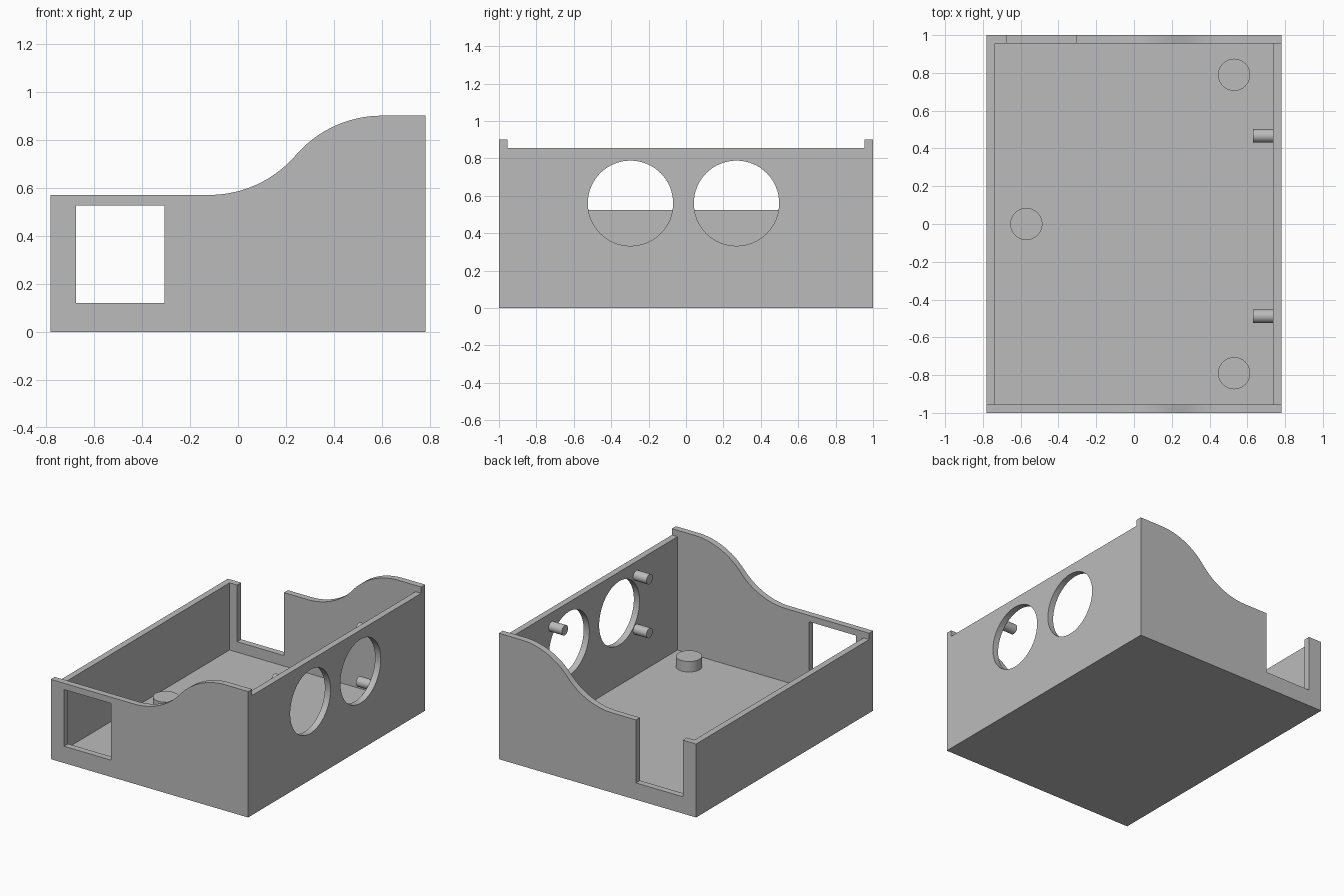
import bpy
from math import sin, cos, pi, asin, radians
from mathutils import Vector

if "Cube" in bpy.data.objects:
    bpy.data.objects.remove(bpy.data.objects["Cube"], do_unlink=True)

# Overall dimensions
HX, HY, T = 0.78, 1.0, 0.045
LOW, HIGH = 0.57, 0.90
WIN_L, WIN_R, SILL, WIN_TOP = -0.675, -0.305, 0.12, 0.525

grey = bpy.data.materials.new("plain grey")
grey.use_nodes = True
colour = (0.5, 0.5, 0.5, 1)
grey.diffuse_color = colour
grey.node_tree.nodes["Principled BSDF"].inputs["Base Color"].default_value = colour


def finish(obj, name):
    obj.name = name
    obj.data.name = name
    obj.data.materials.clear()
    obj.data.materials.append(grey)
    bpy.ops.object.shade_smooth_by_angle(angle=radians(30))


def plate(name, outlines, location, rotation):
    """Filled outline of thickness T; later outlines become openings."""
    curve = bpy.data.curves.new(name, 'CURVE')
    curve.dimensions = '2D'
    curve.fill_mode = 'BOTH'
    curve.extrude = T / 2
    for outline in outlines:
        spline = curve.splines.new('POLY')
        spline.points.add(len(outline) - 1)
        for point, (u, v) in zip(spline.points, outline):
            point.co = (u, v, 0, 1)
        spline.use_cyclic_u = True
    obj = bpy.data.objects.new(name, curve)
    bpy.context.collection.objects.link(obj)
    obj.location, obj.rotation_euler = location, rotation
    bpy.ops.object.select_all(action='DESELECT')
    obj.select_set(True)
    bpy.context.view_layer.objects.active = obj
    bpy.ops.object.convert(target='MESH')
    obj = bpy.context.object
    bpy.ops.object.mode_set(mode='EDIT')
    bpy.ops.mesh.select_all(action='SELECT')
    bpy.ops.mesh.remove_doubles(threshold=0.0001)
    bpy.ops.mesh.normals_make_consistent(inside=False)
    bpy.ops.object.mode_set(mode='OBJECT')
    finish(obj, name)


def peg(name, base, axis, radius, length):
    axis = Vector(axis)
    bpy.ops.mesh.primitive_cylinder_add(
        vertices=48, radius=radius, depth=length,
        location=Vector(base) + axis * length / 2,
        rotation=axis.to_track_quat('Z', 'Y').to_euler())
    finish(bpy.context.object, name)


def rect(u0, u1, v0, v1):
    return [(u0, v0), (u1, v0), (u1, v1), (u0, v1)]


def circle(u, v, r, n=64):
    return [(u + r * cos(2 * pi * i / n), v + r * sin(2 * pi * i / n)) for i in range(n)]


# S-shaped top edge: two tangent arcs from the low end to the high end
start, run, rise = -0.12, 0.36, (HIGH - LOW) / 2
radius = (run ** 2 + rise ** 2) / (2 * rise)
sweep = asin(run / radius)
steps = 16
lower = [(start + radius * sin(sweep * i / steps),
          LOW + radius * (1 - cos(sweep * i / steps))) for i in range(steps + 1)]
upper = [(2 * (start + run) - x, LOW + HIGH - z) for x, z in reversed(lower[:-1])]
s_edge = lower + upper

# Floor
plate("floor", [rect(-HX, HX, -HY, HY)], (0, 0, T / 2), (0, 0, 0))

# Front wall with a window, back wall with an open notch
upright = (pi / 2, 0, 0)
right_end = [(HX, HIGH), (HX, T)]
plate("front_wall", [[(-HX, T), (-HX, LOW)] + s_edge + right_end,
                     rect(WIN_L, WIN_R, SILL, WIN_TOP)], (0, -HY + T / 2, 0), upright)
notch = [(-HX, T), (-HX, WIN_TOP), (WIN_L, WIN_TOP), (WIN_L, SILL), (WIN_R, SILL), (WIN_R, LOW)]
plate("back_wall", [notch + s_edge + right_end], (0, HY - T / 2, 0), upright)

# Side walls, set slightly below the end walls
sideways = (pi / 2, 0, pi / 2)
inner = HY - T
plate("right_side_low_wall", [rect(-inner, inner, T, WIN_TOP)], (-HX + T / 2, 0, 0), sideways)
plate("left_side_tall_wall", [rect(-inner, inner, T, HIGH - T)]
      + [circle(y, 0.56, 0.228) for y in (-0.297, 0.27)], (HX - T / 2, 0, 0), sideways)

# Round feet standing on the floor
for i, (x, y) in enumerate([(0.53, 0.79), (0.53, -0.79), (-0.57, 0)]):
    peg(f"floor_boss_{i + 1}", (x, y, T), (0, 0, 1), 0.085, 0.12 - T)

# Mounting pins around the round openings
for y, side in ((0.467, "back"), (-0.488, "front")):
    for z, level in ((0.757, "upper"), (0.372, "lower")):
        peg(f"{side}_{level}_pin", (HX - T, y, z), (-1, 0, 0), 0.035, 0.105)
